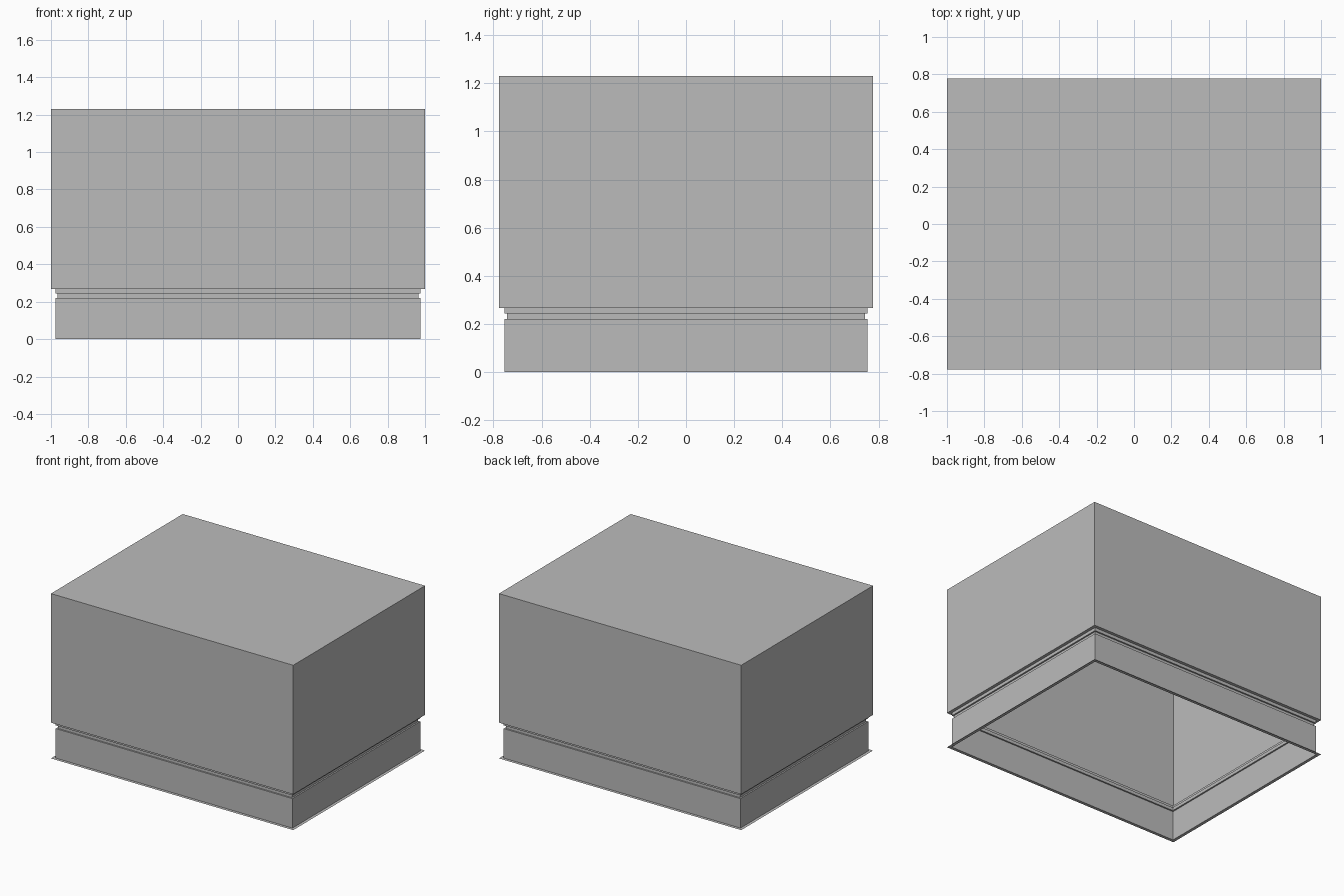
import bpy
import bmesh

cube = bpy.data.objects.get("Cube")
if cube:
    bpy.data.objects.remove(cube, do_unlink=True)

HALF_X, HALF_Y = 1.0, 0.777
TOP = 1.23

grey = bpy.data.materials.new("plain grey")
grey.use_nodes = True
colour = (0.5, 0.5, 0.5, 1.0)
grey.diffuse_color = colour
grey.node_tree.nodes["Principled BSDF"].inputs["Base Color"].default_value = colour


def sheet_box(name, profile, capped=False):
    """Thin rectangular shell from (inset, height) pairs, listed bottom to top."""
    bm = bmesh.new()
    rings = []
    for inset, z in profile:
        x, y = HALF_X - inset, HALF_Y - inset
        rings.append([bm.verts.new((sx * x, sy * y, z))
                      for sx, sy in ((-1, -1), (1, -1), (1, 1), (-1, 1))])
    for low, high in zip(rings, rings[1:]):
        for i in range(4):
            j = (i + 1) % 4
            bm.faces.new((low[i], low[j], high[j], high[i]))
    if capped:
        bm.faces.new(rings[-1])
    mesh = bpy.data.meshes.new(name)
    bm.to_mesh(mesh)
    bm.free()
    mesh.materials.append(grey)
    obj = bpy.data.objects.new(name, mesh)
    bpy.context.collection.objects.link(obj)
    return obj


# Skirt with a flat outward flange at the foot
sheet_box("base_skirt", [(0, 0), (0.023, 0), (0.023, 0.22)])

# Recessed groove with its two ledges
sheet_box("groove", [(0.023, 0.22), (0.034, 0.22), (0.034, 0.244), (0.023, 0.244)])

# Narrow lip under the hood
sheet_box("hood_lip", [(0.023, 0.244), (0.023, 0.267)])

# Large closed hood, open underneath
sheet_box("hood", [(0.023, 0.267), (0, 0.267), (0, TOP)], capped=True)
